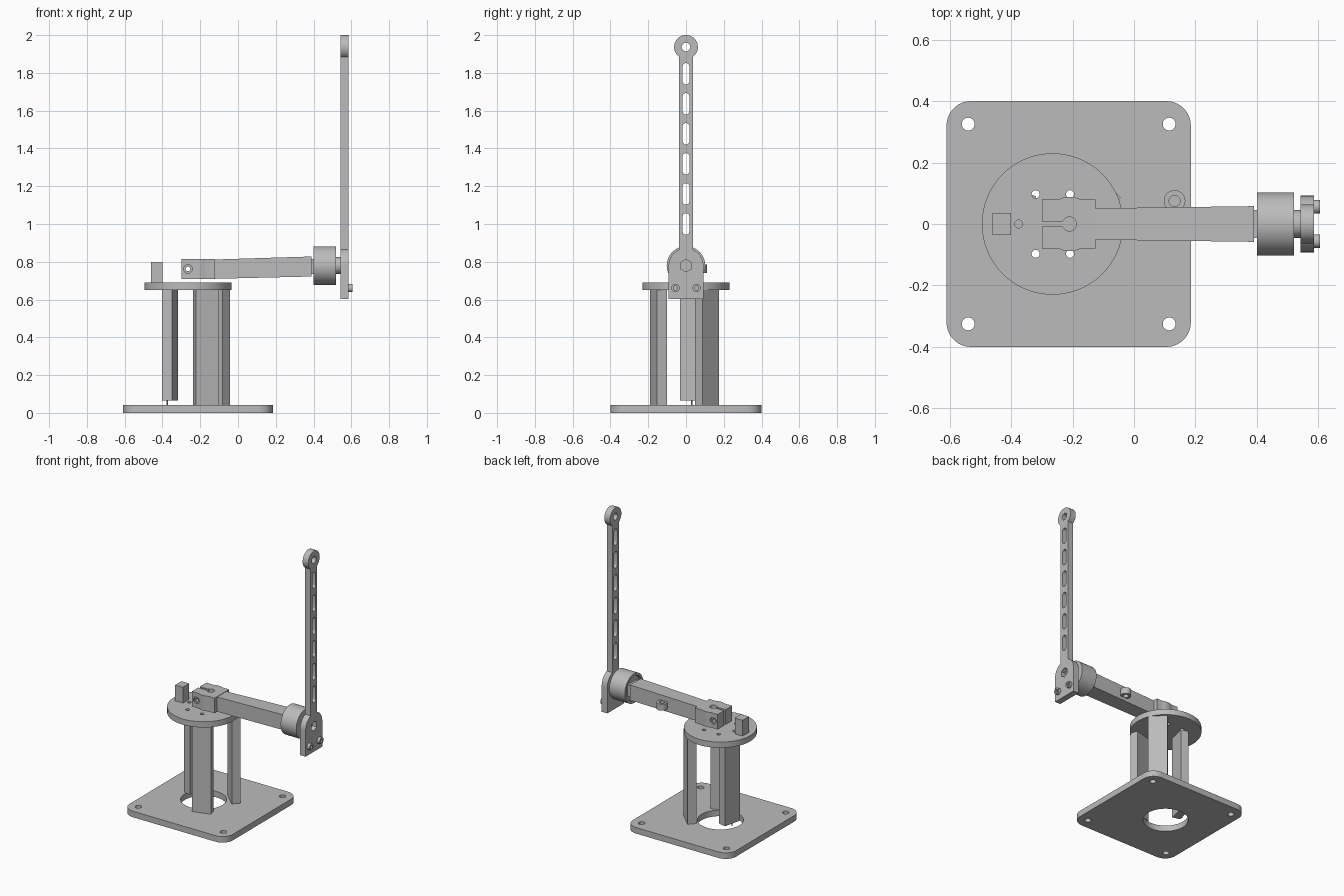
import bpy, bmesh
from math import cos, sin, pi, radians, acos
from mathutils import Matrix, Vector

if "Cube" in bpy.data.objects:
    bpy.data.objects.remove(bpy.data.objects["Cube"], do_unlink=True)

grey = bpy.data.materials.new("plain_grey")
grey.use_nodes = True
grey.diffuse_color = (0.5, 0.5, 0.5, 1)
grey.node_tree.nodes["Principled BSDF"].inputs["Base Color"].default_value = (0.5, 0.5, 0.5, 1)
parts = []


def arc(cu, cv, r, start=0, end=360, n=32):
    """Points on an arc; a full circle leaves out the repeated end point."""
    full = abs(end - start) == 360
    steps = n if full else n - 1
    return [(cu + r * cos(radians(start + (end - start) * i / steps)),
             cv + r * sin(radians(start + (end - start) * i / steps))) for i in range(n)]


def rect(u0, u1, v0, v1):
    return [(u0, v0), (u1, v0), (u1, v1), (u0, v1)]


def prism(name, outline, axis, lo, hi):
    """Extrude a 2D outline along an axis."""
    place = {"x": lambda u, v, w: (w, u, v),
             "y": lambda u, v, w: (u, w, v),
             "z": lambda u, v, w: (u, v, w)}[axis]
    bm = bmesh.new()
    face = bm.faces.new([bm.verts.new(place(u, v, lo)) for u, v in outline])
    top = bmesh.ops.extrude_face_region(bm, geom=[face])["geom"]
    shift = Vector(place(0, 0, hi - lo))
    bmesh.ops.translate(bm, vec=shift, verts=[g for g in top if isinstance(g, bmesh.types.BMVert)])
    bmesh.ops.recalc_face_normals(bm, faces=bm.faces)
    mesh = bpy.data.meshes.new(name)
    bm.to_mesh(mesh)
    bm.free()
    mesh.materials.append(grey)
    obj = bpy.data.objects.new(name, mesh)
    bpy.context.collection.objects.link(obj)
    parts.append(obj)
    return obj


def cut(target, outlines, axis, lo, hi):
    """Cut prisms out of a part and discard the cutters."""
    for outline in outlines:
        cutter = prism("cutter", outline, axis, lo, hi)
        parts.remove(cutter)
        cutter.hide_render = True
        mod = target.modifiers.new("cut", "BOOLEAN")
        mod.operation, mod.solver, mod.object = "DIFFERENCE", "EXACT", cutter
        graph = bpy.context.evaluated_depsgraph_get()
        mesh = bpy.data.meshes.new_from_object(target.evaluated_get(graph))
        target.modifiers.clear()
        target.data = mesh
        bpy.data.objects.remove(cutter, do_unlink=True)


SIDES = (-1, 1)
PLATE_X, DISC_X, JOINT_Z = -0.2125, -0.265, 0.78

# Base plate with rounded corners, bolt holes and the large opening
hx, hy, r = 0.3975, 0.4, 0.08
corners = []
for k, (sx, sy) in enumerate([(1, 1), (-1, 1), (-1, -1), (1, -1)]):
    corners += arc(PLATE_X + sx * (hx - r), sy * (hy - r), r, k * 90, k * 90 + 90, 10)
base = prism("base_plate", corners, "z", 0, 0.042)
cut(base, [arc(PLATE_X + sx * 0.327, sy * 0.325, 0.021, n=24) for sx in SIDES for sy in SIDES]
    + [arc(DISC_X, 0, 0.145, n=48)], "z", -0.1, 0.2)

# Three legs set tangentially around the plate centre
for name, angle, bottom in (("back_leg", 46.5, 0.042), ("right_leg", 166.5, 0.065), ("front_leg", 286.5, 0.042)):
    leg = prism(name, rect(0.1245, 0.1795, -0.0635, 0.0635), "z", bottom, 0.65)
    leg.data.transform(Matrix.Translation((PLATE_X, 0, 0)) @ Matrix.Rotation(radians(angle), 4, "Z"))
prism("leg_pin", arc(-0.375, 0.03, 0.004, n=8), "z", 0.042, 0.07)

# Round top plate with small holes
disc = prism("top_disc", arc(DISC_X, 0, 0.23, n=72), "z", 0.65, 0.69)
cut(disc, [arc(x, s * 0.097, 0.013, n=20) for x in (-0.32, -0.208) for s in SIDES]
    + [arc(-0.375, 0, 0.013, n=20)], "z", 0.6, 0.75)
prism("stop_post", rect(-0.46, -0.4, -0.035, 0.035), "z", 0.69, 0.8)

# Split clamp at the root of the arm
bulge = arc(-0.21, 0, 0.088, 65, 115, 9)
half = [(-0.125, 0.08)] + bulge + [(-0.30, 0.08)]
clamp = prism("arm_clamp", half + [(x, -y) for x, y in reversed(half)], "z", 0.71, 0.815)
cut(clamp, [rect(-0.35, -0.21, -0.008, 0.008), arc(-0.21, 0, 0.023, n=24)], "z", 0.65, 0.9)
cut(clamp, [arc(-0.265, 0.762, 0.012, n=20)], "y", -0.2, 0.2)
for s in SIDES:
    cut(clamp, [arc(-0.265, 0.762, 0.023, n=20)], "y", *sorted((s * 0.07, s * 0.12)))

# Tapered beam, its neck and the cable ring on the back
beam = prism("arm_beam", [(-0.125, 0.71), (0.39, 0.722), (0.39, 0.828), (-0.125, 0.812)], "y", -0.058, 0.058)
for v in beam.data.vertices:
    if v.co.x < 0:
        v.co.y *= 0.88
prism("beam_neck", rect(-0.045, 0.045, 0.735, 0.815), "x", 0.385, 0.43)
ring = prism("cable_ring", arc(0.132, 0.075, 0.035), "z", 0.74, 0.785)
cut(ring, [arc(0.132, 0.075, 0.018, n=20)], "z", 0.7, 0.85)

# Elbow drum, hollow on the inner side, and its shaft
drum = prism("elbow_drum", arc(0, JOINT_Z, 0.102, n=64), "x", 0.4, 0.52)
cut(drum, [arc(0, JOINT_Z, 0.085, n=48)], "x", 0.35, 0.42)
prism("elbow_shaft", arc(0, JOINT_Z, 0.045), "x", 0.515, 0.545)

# Upright link: wide foot, slotted bar and round eye
bar, foot_r, eye_r, eye_z = 0.036, 0.092, 0.063, 1.937
foot_a, eye_a = [acos(bar / q) * 180 / pi for q in (foot_r, eye_r)]
side = [(foot_r, 0.602)] + arc(0, JOINT_Z, foot_r, 0, foot_a, 14) + arc(0, eye_z, eye_r, -eye_a, 89, 20)
link = prism("upright_link", side + [(-y, z) for y, z in reversed(side)], "x", 0.542, 0.585)
slots = []
for i in range(6):
    z = 1.0 + i * 0.159
    slots.append(arc(0, z + 0.039, 0.018, 0, 180, 10) + arc(0, z - 0.039, 0.018, 180, 360, 10))
cut(link, slots + [arc(0, eye_z, 0.023, n=24)], "x", 0.5, 0.65)
cut(link, [arc(0, JOINT_Z, 0.033, 30, 390, 6)], "x", 0.552, 0.65)

# Two socket bolts on the foot
for s, name in zip(SIDES, ("front_bolt", "back_bolt")):
    bolt = prism(name, arc(s * 0.056, 0.661, 0.022, n=24), "x", 0.58, 0.605)
    cut(bolt, [arc(s * 0.056, 0.661, 0.012, n=6)], "x", 0.592, 0.65)

# Smooth round walls, keep edges sharp
bpy.ops.object.select_all(action="DESELECT")
for obj in parts:
    obj.select_set(True)
bpy.context.view_layer.objects.active = parts[0]
bpy.ops.object.shade_smooth_by_angle(angle=radians(30))
